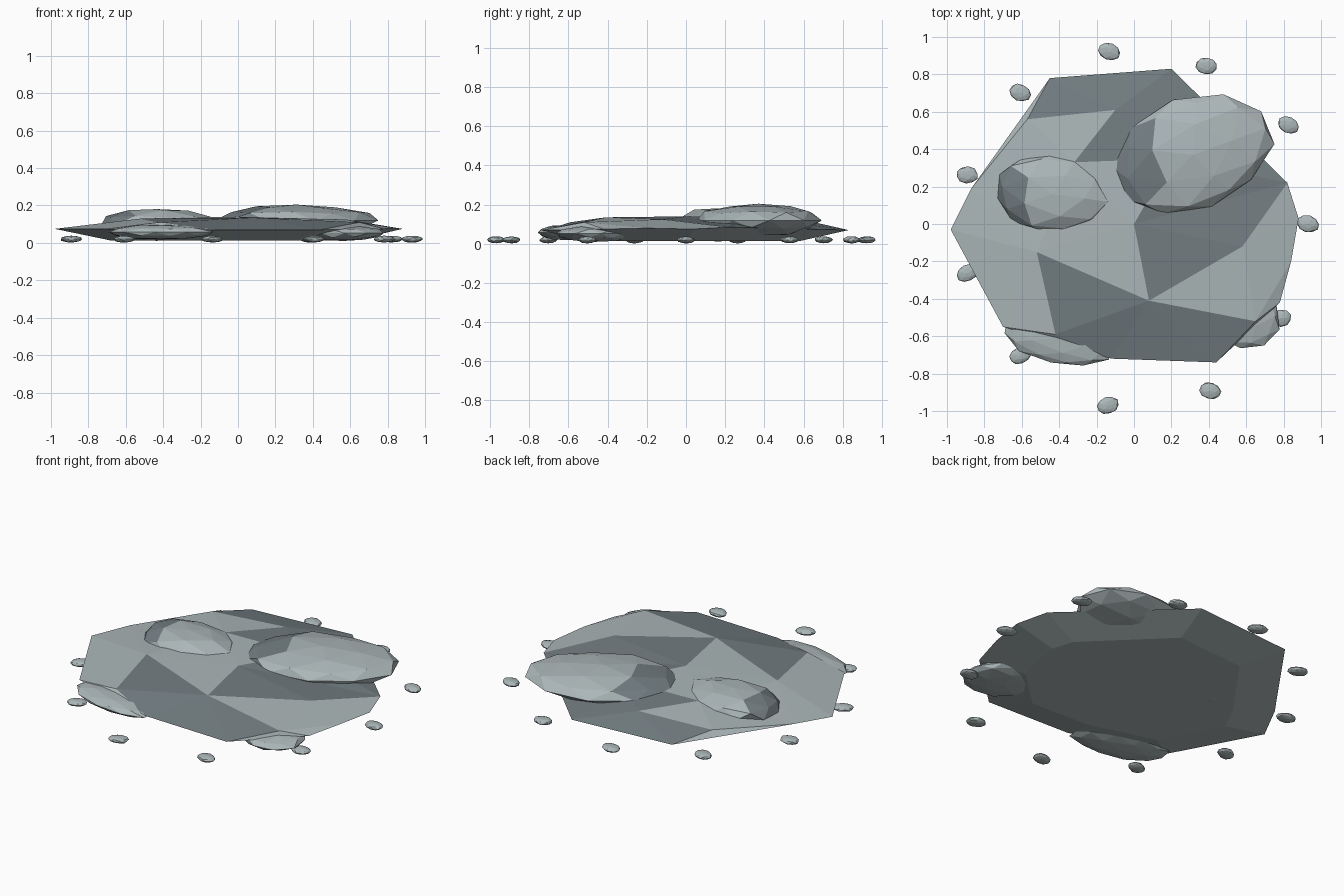
import bpy, bmesh, math, random
from mathutils import Vector, Matrix

cube = bpy.data.objects.get("Cube")
if cube:
    bpy.data.objects.remove(cube, do_unlink=True)


def make_material(name, color):
    mat = bpy.data.materials.new(name)
    mat.use_nodes = True
    mat.diffuse_color = color
    mat.node_tree.nodes["Principled BSDF"].inputs["Base Color"].default_value = color
    return mat


LIGHT = make_material("light stone", (0.41, 0.47, 0.48, 1))
DARK = make_material("dark stone", (0.17, 0.205, 0.22, 1))


def finish(name, bm):
    bmesh.ops.recalc_face_normals(bm, faces=bm.faces[:])
    mesh = bpy.data.meshes.new(name)
    bm.to_mesh(mesh)
    bm.free()
    mesh.materials.append(LIGHT)
    mesh.materials.append(DARK)
    obj = bpy.data.objects.new(name, mesh)
    bpy.context.collection.objects.link(obj)


def rock(name, center, radii, turn, seed, rough=0.05, dark_end=False, detail=2):
    """Flattened faceted stone, optionally with a dark western end."""
    rng = random.Random(seed)
    bm = bmesh.new()
    bmesh.ops.create_icosphere(bm, subdivisions=detail, radius=1)
    for v in bm.verts:
        v.co *= 1 + rng.uniform(-rough, rough)
    place = (Matrix.Translation(center) @ Matrix.Rotation(math.radians(turn), 4, 'Z')
             @ Matrix.Diagonal((*radii, 1)))
    bm.transform(place)
    if dark_end:
        for f in bm.faces:
            c = f.calc_center_median() - Vector(center)
            if c.x < -0.52 * radii[0] and c.z > 0:
                f.material_index = 1
    finish(name, bm)


# Broad slab: lettered rim points (capitals) and top points (lower case)
points = dict(
    A=(-.98, -.03, .075), B=(-.87, .19, .085), C=(-.45, .78, .07), D=(.2, .83, .07),
    F=(.82, .22, .085), G=(.88, .03, .075), H=(.84, -.2, .08), I=(.78, -.42, .075),
    J=(.44, -.74, .07), K=(-.12, -.72, .07), L=(-.7, -.55, .075),
    m=(-.57, .56, .11), n=(-.1, .61, .12), o=(-.32, .33, .135), p=(0, 0, .14),
    q=(.08, -.41, .135), r=(-.52, -.15, .13), s=(-.42, -.59, .11),
    t=(.65, -.52, .11), u=(.58, -.12, .125), v=(.2, .35, .135))
light_faces = "ALr Lsr LKs rqp JIt qtu tIH tHu uHG uGF ABr rBo rpo opv Bom mno BCm"
dark_faces = "rsq sKq KJq Jtq pqu puF pFv FDv Dnv nCD Cnm onv"
bm = bmesh.new()
vert = {k: bm.verts.new(co) for k, co in points.items()}
for index, group in enumerate((light_faces, dark_faces)):
    for tri in group.split():
        bm.faces.new([vert[k] for k in tri]).material_index = index

# Slab underside: tapered skirt and flat base
rim = [k for k in points if k.isupper()]
base = [bm.verts.new((points[k][0] * 0.7, points[k][1] * 0.7, 0.014)) for k in rim]
for i, k in enumerate(rim):
    j = (i + 1) % len(rim)
    bm.faces.new((vert[k], vert[rim[j]], base[j], base[i]))
bm.faces.new(base)
finish("main_slab", bm)

# Boulders and edge stones set into the slab
rock("large_boulder", (.315, .37, .12), (.44, .3, .085), 20, 3, dark_end=True)
rock("small_boulder", (-.435, .16, .098), (.32, .215, .086), -8, 5, dark_end=True)
rock("front_right_stone", (-.41, -.61, .058), (.3, .14, .04), -14, 7)
rock("front_left_stone", (.56, -.46, .052), (.24, .19, .042), -40, 9)

# Ring of pebbles
COUNT = 11
rng = random.Random(4)
for i in range(COUNT):
    a = math.tau * i / COUNT
    reach = 0.98 if i in (1, 8, 9) else 0.93
    rock(f"pebble_{i + 1}", (reach * math.cos(a), reach * math.sin(a), .02),
         (.059, .045, .018), rng.uniform(-30, 30), i, 0.06)
